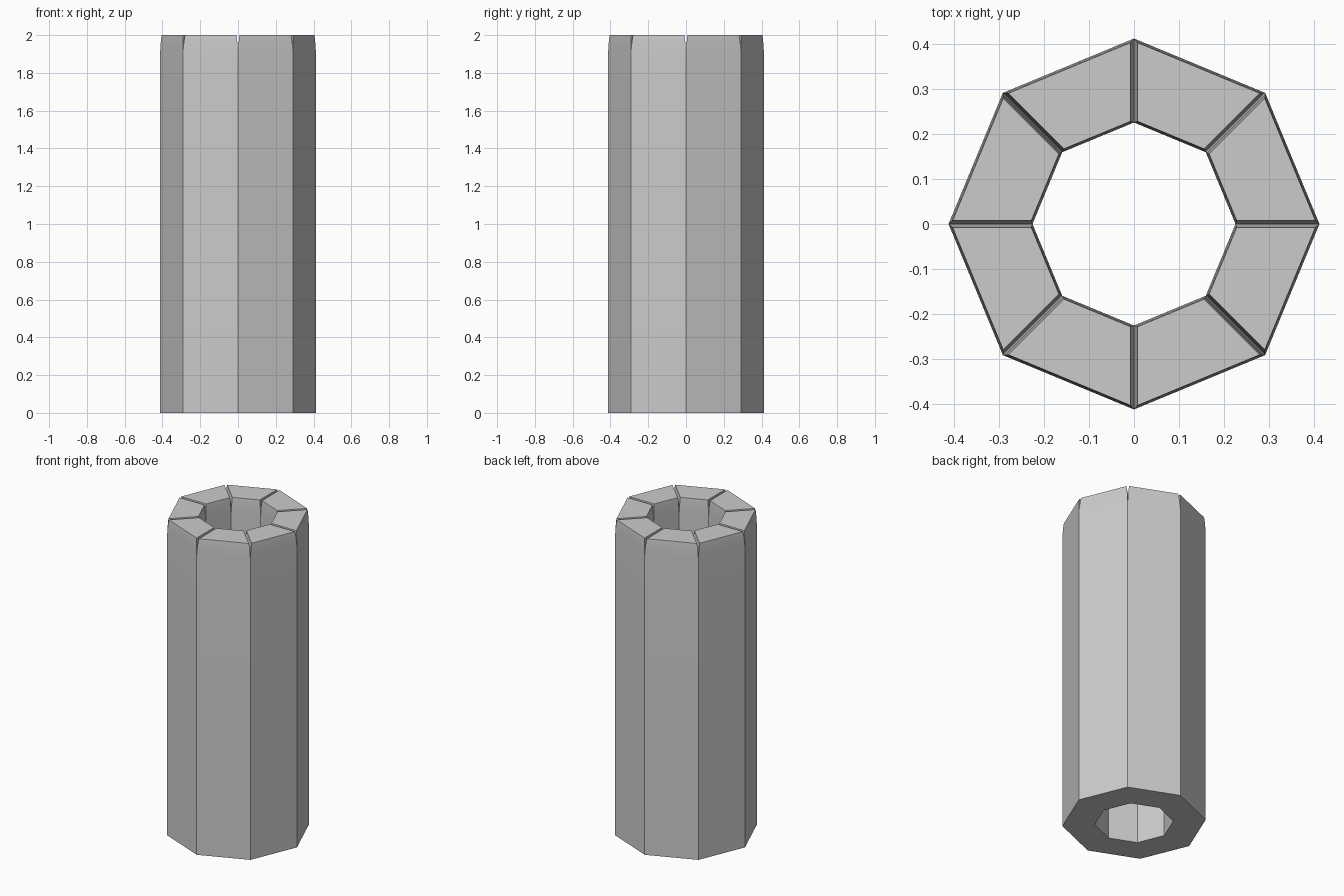
import bpy, bmesh
from math import sin, cos, pi, radians

if "Cube" in bpy.data.objects:
    bpy.data.objects.remove(bpy.data.objects["Cube"])

SIDES = 8
R_OUT, R_IN = 0.413, 0.226
# (height, inset of every block edge) for the eased block tops
LEVELS = [(1.9, 0.0), (1.955, 0.003), (1.985, 0.0055), (2.0, 0.008)]

bm = bmesh.new()


def block_ring(i, z, d):
    """Four corners of one ring block, inset by d on its sides and 0.7d on its faces."""
    mid = (i + 0.5) * 2 * pi / SIDES
    half = pi / SIDES
    pts = []
    for r, face, sgn in ((R_OUT, -1, -1), (R_OUT, -1, 1), (R_IN, 1, 1), (R_IN, 1, -1)):
        u = r * cos(half) + face * 0.7 * d             # distance out from the axis
        v = sgn * (u * sin(half) - d) / cos(half)      # offset along the facet
        pts.append(bm.verts.new((u * cos(mid) - v * sin(mid),
                                 u * sin(mid) + v * cos(mid), z)))
    return pts


for i in range(SIDES):
    # plain shaft: outer wall, inner wall and underside
    base, top = block_ring(i, 0, 0), block_ring(i, LEVELS[0][0], 0)
    bm.faces.new(base[::-1])
    for a, b in ((0, 1), (2, 3)):
        bm.faces.new((base[a], base[b], top[b], top[a]))
    # tapered block top, split from its neighbours by a V groove
    for z, d in LEVELS[1:]:
        nxt = block_ring(i, z, d)
        for a in range(4):
            b = (a + 1) % 4
            bm.faces.new((top[a], top[b], nxt[b], nxt[a]))
        top = nxt
    bm.faces.new(top)

bmesh.ops.remove_doubles(bm, verts=bm.verts, dist=1e-5)
mesh = bpy.data.meshes.new("octagonal_column")
bm.to_mesh(mesh)
bm.free()
column = bpy.data.objects.new("octagonal_column", mesh)
bpy.context.collection.objects.link(column)
bpy.context.view_layer.objects.active = column
column.select_set(True)
bpy.ops.object.shade_smooth_by_angle(angle=radians(30))
